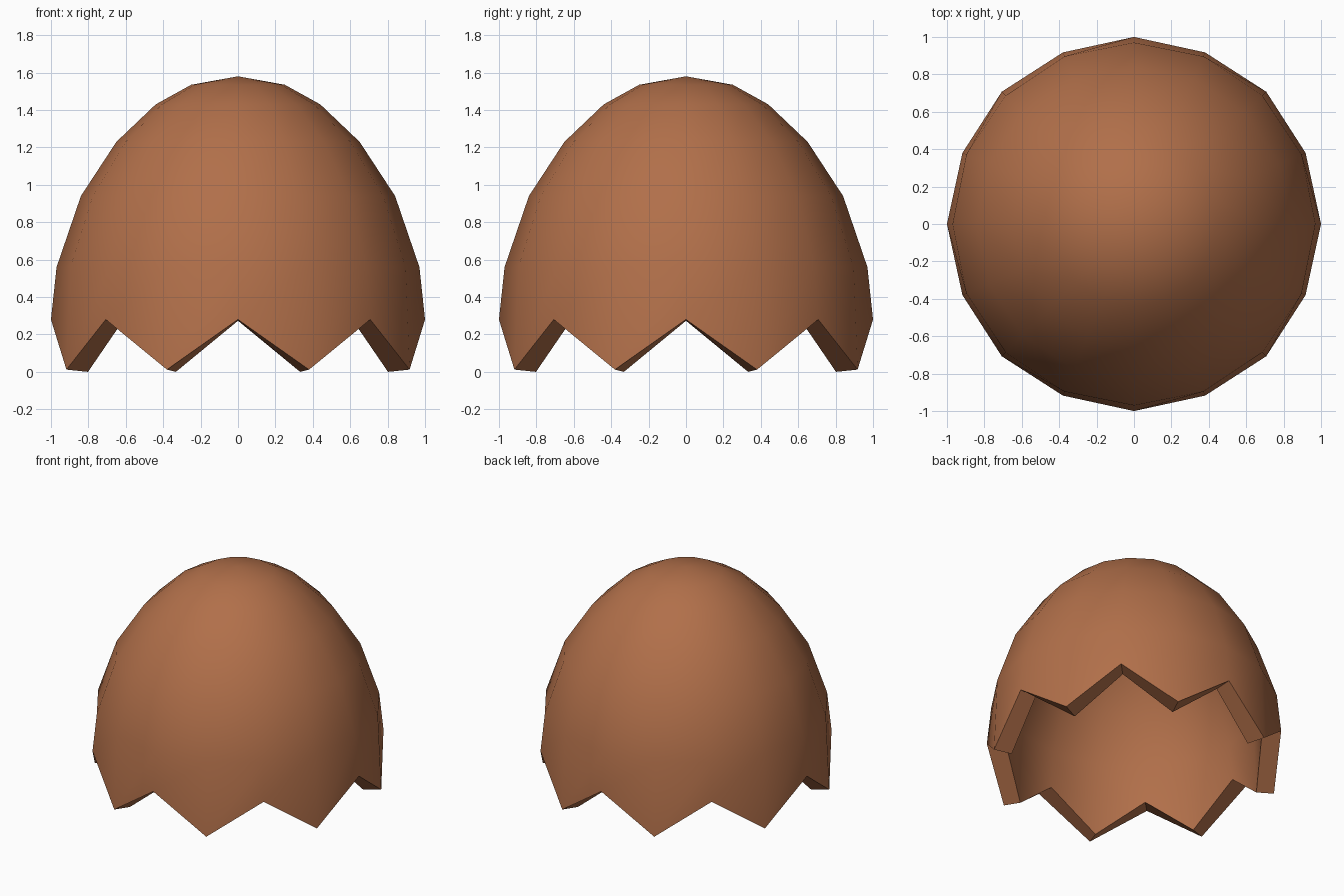
import bpy, bmesh, math

cube = bpy.data.objects.get("Cube")
if cube:
    bpy.data.objects.remove(cube)

SEGMENTS = 16
# Profiles as (radius, height), running upward from the ring above the teeth
OUTER = [(0.97, 0.56), (0.84, 0.94), (0.65, 1.23), (0.44, 1.43), (0.25, 1.535)]
INNER = [(0.845, 0.535), (0.725, 0.88), (0.56, 1.14), (0.375, 1.315), (0.21, 1.41)]

brown = bpy.data.materials.new("eggshell_brown")
brown.use_nodes = True
colour = (0.44, 0.16, 0.068, 1)
brown.diffuse_color = colour
brown.node_tree.nodes["Principled BSDF"].inputs["Base Color"].default_value = colour

bm = bmesh.new()


def ring(points):
    """One closed ring; the (radius, height) points alternate around it."""
    verts = []
    for i in range(SEGMENTS):
        r, z = points[i % len(points)]
        a = math.tau * i / SEGMENTS
        verts.append(bm.verts.new((r * math.cos(a), r * math.sin(a), z)))
    return verts


def bridge(lower, upper):
    for i in range(SEGMENTS):
        j = (i + 1) % SEGMENTS
        bm.faces.new((lower[i], lower[j], upper[j], upper[i]))


def dome(edge, profile, top):
    """Skin from the broken edge up to a closed crown."""
    rings = [ring(edge)] + [ring([p]) for p in profile]
    for lower, upper in zip(rings, rings[1:]):
        bridge(lower, upper)
    apex = bm.verts.new((0, 0, top))
    for i in range(SEGMENTS):
        bm.faces.new((rings[-1][i], rings[-1][(i + 1) % SEGMENTS], apex))
    return rings[0]


# Outer and inner skins, each ending in a zigzag of notches and tips
outer_edge = dome([(1.0, 0.28), (0.993, 0.012)], OUTER, 1.58)
inner_edge = dome([(0.87, 0.273), (0.868, 0.0)], INNER, 1.45)
# Thickness of the broken rim
bridge(outer_edge, inner_edge)
bmesh.ops.recalc_face_normals(bm, faces=bm.faces)

mesh = bpy.data.meshes.new("eggshell_cap")
bm.to_mesh(mesh)
bm.free()
mesh.materials.append(brown)
shell = bpy.data.objects.new("eggshell_cap", mesh)
bpy.context.collection.objects.link(shell)

# Smooth skins with a crisp rim
bpy.ops.object.select_all(action="DESELECT")
shell.select_set(True)
bpy.context.view_layer.objects.active = shell
bpy.ops.object.shade_smooth_by_angle(angle=math.radians(40))
